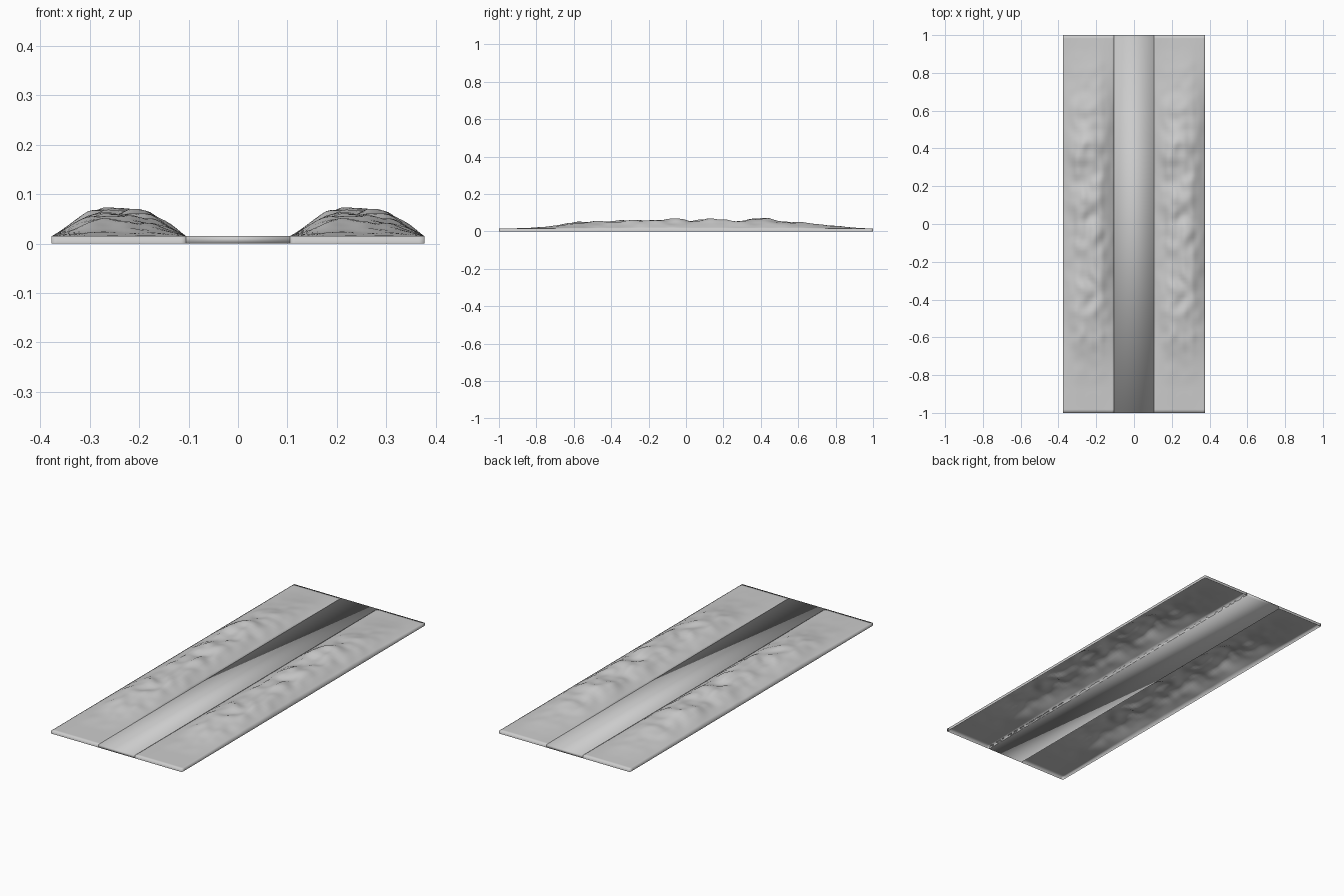
import bpy, bmesh
from mathutils import Vector, noise

if "Cube" in bpy.data.objects:
    bpy.data.objects.remove(bpy.data.objects["Cube"])

BASE = 0.015      # thickness of the whole plate
INNER = 0.105     # half width of the middle strip
OUTER = 0.377     # outer edge of the hill strips


def ramp(pairs, t):
    """Piecewise linear curve through (t, value) pairs."""
    for (a, va), (b, vb) in zip(pairs, pairs[1:]):
        if t <= b:
            return va + (vb - va) * max(0.0, (t - a) / (b - a))
    return pairs[-1][1]


# Envelopes across and along a ridge (t from 0 to 1)
ACROSS = [(0, 0), (0.12, 0.36), (0.28, 0.85), (0.4, 1), (0.58, 1), (0.75, 0.85), (0.9, 0.36), (1, 0)]
ALONG = [(0, 0), (0.07, 0.05), (0.13, 0.25), (0.2, 0.68), (0.27, 0.95), (0.36, 1),
         (0.7, 1), (0.8, 0.75), (0.88, 0.33), (0.96, 0.06), (1, 0)]


def hill_height(u, v):
    env = ramp(ACROSS, u) * ramp(ALONG, v)
    p = Vector((u * 2.4, v * 15, 3.7))
    bumps = 0.65 * noise.noise(p) + 0.45 * noise.noise(p * 2.1)
    return BASE + env * max(0.0, 0.043 + 0.021 * max(-1, min(1, bumps * 1.3)))


def finish(bm, name):
    bmesh.ops.recalc_face_normals(bm, faces=bm.faces)
    mesh = bpy.data.meshes.new(name)
    bm.to_mesh(mesh)
    bm.free()
    mesh.shade_smooth()
    obj = bpy.data.objects.new(name, mesh)
    bpy.context.collection.objects.link(obj)
    return obj


# Ridge: displaced grid with a short skirt down to the ground, open below
NX, NY = 26, 110
bm = bmesh.new()
bmesh.ops.create_grid(bm, x_segments=NX, y_segments=NY, size=0.5)
width = OUTER - INNER
for vert in bm.verts:
    u, v = vert.co.x + 0.5, vert.co.y + 0.5
    vert.co = (-OUTER + u * width, -1 + 2 * v, hill_height(u, v))
rim = [e for e in bm.edges if e.is_boundary]
skirt = bmesh.ops.extrude_edge_only(bm, edges=rim)["geom"]
for g in skirt:
    if isinstance(g, bmesh.types.BMVert):
        g.co.z = 0
left = finish(bm, "left_hills")

# The same ridge repeated on the other side
right = bpy.data.objects.new("right_hills", left.data)
right.location.x = OUTER + INNER
bpy.context.collection.objects.link(right)

# Flat strip between the ridges
bm = bmesh.new()
bmesh.ops.create_cube(bm, size=1)
for vert in bm.verts:
    vert.co = (vert.co.x * 2 * INNER, vert.co.y * 2, (vert.co.z + 0.5) * BASE)
finish(bm, "valley_floor")
